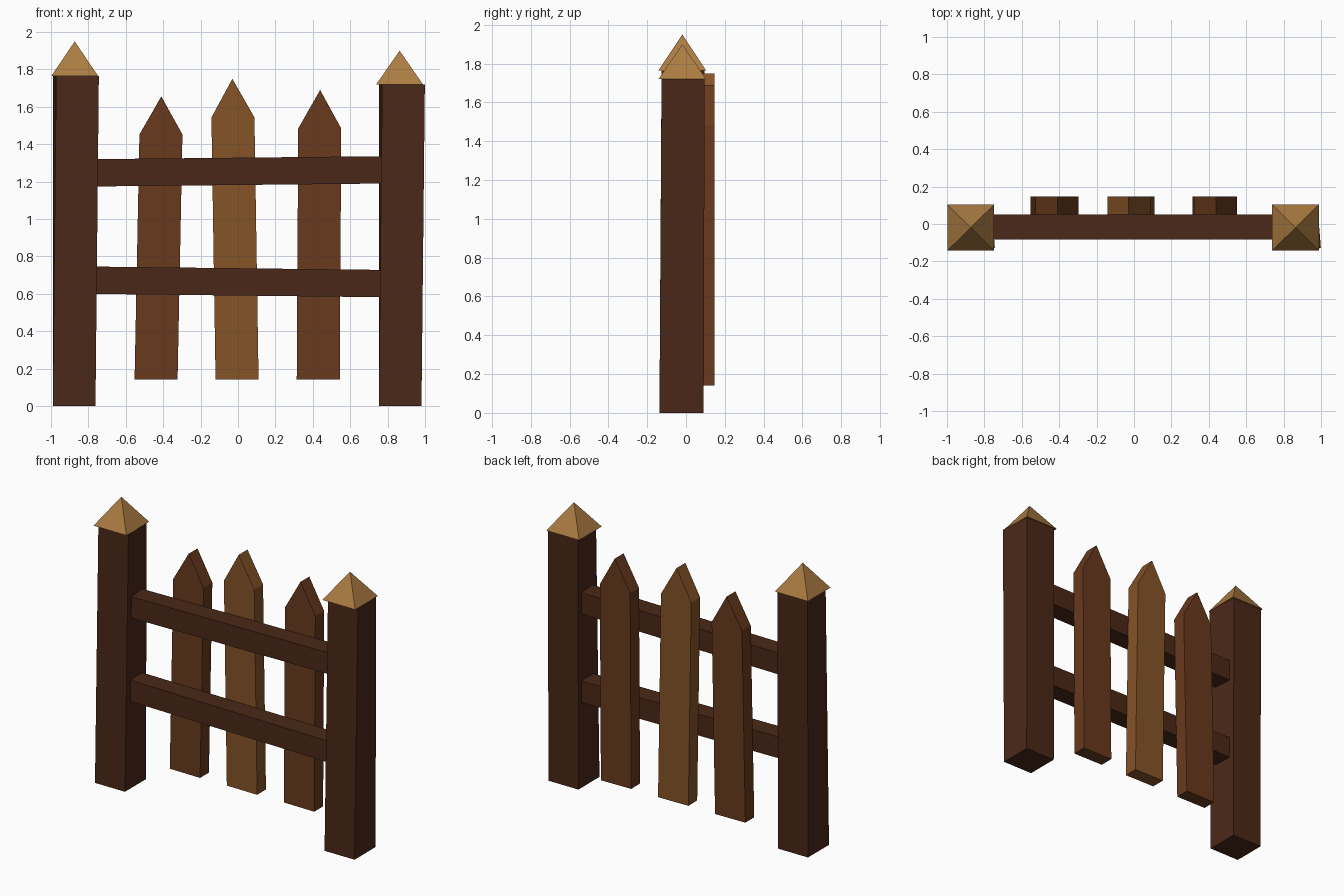
import bpy, bmesh

if "Cube" in bpy.data.objects:
    bpy.data.objects.remove(bpy.data.objects["Cube"])


def material(name, rgb):
    # sRGB 0-255 to linear
    m = bpy.data.materials.new(name)
    m.diffuse_color = [(c / 255) ** 2.2 for c in rgb] + [1]
    m.use_nodes = True
    m.node_tree.nodes["Principled BSDF"].inputs["Base Color"].default_value = m.diffuse_color
    return m


dark = material("dark_wood", (76, 44, 30))
brown = material("brown_wood", (104, 60, 34))
light = material("light_wood", (132, 84, 44))
tan = material("cap_wood", (170, 123, 68))


def make(name, verts, faces, mat):
    me = bpy.data.meshes.new(name)
    me.from_pydata(verts, [], faces)
    bm = bmesh.new()
    bm.from_mesh(me)
    bmesh.ops.recalc_face_normals(bm, faces=bm.faces)
    bm.to_mesh(me)
    bm.free()
    me.materials.append(mat)
    ob = bpy.data.objects.new(name, me)
    bpy.context.collection.objects.link(ob)


def loft(name, a, b, mat):
    # closed solid between two matching loops
    n = len(a)
    sides = [(i, (i + 1) % n, n + (i + 1) % n, n + i) for i in range(n)]
    make(name, a + b, [tuple(range(n)), tuple(range(n, 2 * n))] + sides, mat)


def rect(x0, x1, y0, y1, z, skew=0):
    return [(x0 + skew, y0, z), (x1 + skew, y0, z), (x1, y1, z), (x0, y1, z)]


# Posts lean slightly and carry pyramid caps
for side, x0, top_x0, h, apex_x, apex_z in (
        ("left", -0.99, -0.99, 1.765, -0.873, 1.95),
        ("right", 0.753, 0.753, 1.72, 0.864, 1.90)):
    loft(side + "_post", rect(x0, x0 + 0.228, -0.137, 0.091, 0),
         rect(top_x0, top_x0 + 0.228, -0.126, 0.096, h, 0.018), dark)
    base = rect(apex_x - 0.125, apex_x + 0.125, -0.142, 0.104, h)
    make(side + "_post_cap", base + [(apex_x, -0.019, apex_z)],
         [(0, 1, 2, 3)] + [(i, (i + 1) % 4, 4) for i in range(4)], tan)

# Rails, slightly tilted, ends set into the posts
for name, zl, zr in (("upper_rail", 1.174, 1.19), ("lower_rail", 0.60, 0.582)):
    ends = [[(x, y, z + dz) for y, dz in
             ((-0.082, 0), (0.052, 0), (0.052, 0.146), (-0.082, 0.146))]
            for x, z in ((-0.78, zl), (0.78, zr))]
    loft(name, *ends, dark)

# Pointed pickets behind the rails
for name, xb, xs, zs, xa, za, mat in (
        ("left_picket", -0.438, -0.412, 1.452, -0.41, 1.656, brown),
        ("middle_picket", -0.005, -0.027, 1.543, -0.03, 1.75, light),
        ("right_picket", 0.429, 0.437, 1.484, 0.439, 1.69, brown)):
    w = 0.115
    outline = [(xb - w, 0.143), (xb + w, 0.141), (xs + w, zs), (xa, za), (xs - w, zs)]
    loft(name, [(x, 0.05, z) for x, z in outline],
         [(x, 0.146, z) for x, z in outline], mat)
